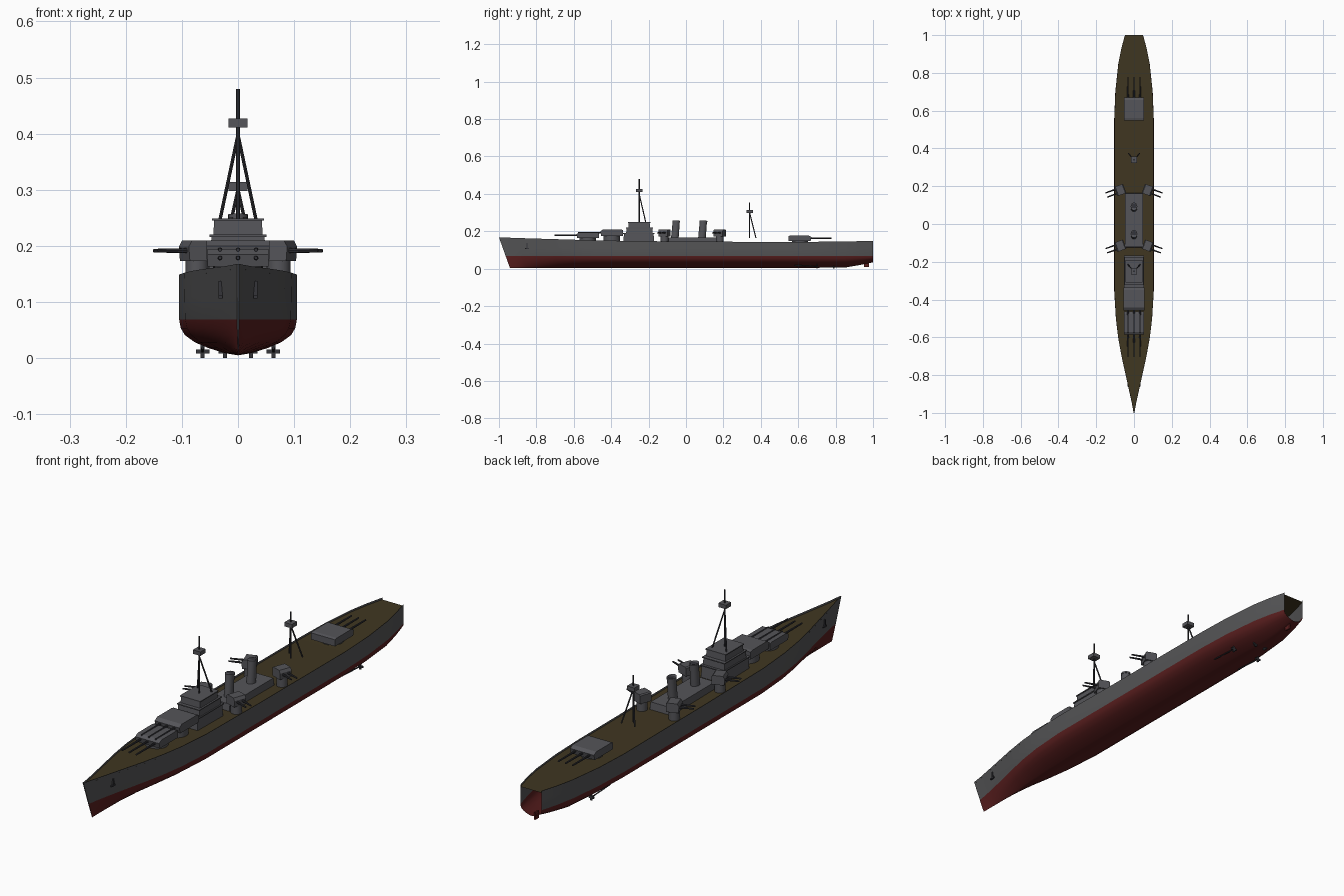
import bpy, bmesh, math
from mathutils import Vector

cube = bpy.data.objects.get("Cube")
if cube:
    bpy.data.objects.remove(cube, do_unlink=True)


def material(name, rgb):
    m = bpy.data.materials.new(name)
    m.diffuse_color = (*rgb, 1)
    m.use_nodes = True
    m.node_tree.nodes["Principled BSDF"].inputs["Base Color"].default_value = (*rgb, 1)
    return m


HULL = material("hull grey", (.09, .09, .093))
RED = material("bottom red", (.1, .013, .013))
DECK = material("deck brown", (.05, .037, .015))
GREY = material("upper grey", (.09, .09, .1))
DARK = material("dark steel", (.035, .035, .042))


def finish(name, bm, mats, smooth=False, recalc=True):
    if recalc:
        bmesh.ops.recalc_face_normals(bm, faces=bm.faces)
    me = bpy.data.meshes.new(name)
    bm.to_mesh(me)
    bm.free()
    ob = bpy.data.objects.new(name, me)
    bpy.context.collection.objects.link(ob)
    for m in mats:
        me.materials.append(m)
    if smooth:
        bpy.ops.object.select_all(action='DESELECT')
        ob.select_set(True)
        bpy.context.view_layer.objects.active = ob
        bpy.ops.object.shade_smooth_by_angle(angle=math.radians(40))
    return ob


def box(name, center, size, mat, taper=1):
    """Box whose top is scaled by taper."""
    bm = bmesh.new()
    bmesh.ops.create_cube(bm, size=1)
    for v in bm.verts:
        k = taper if v.co.z > 0 else 1
        v.co = Vector((v.co.x * size[0] * k, v.co.y * size[1] * k, v.co.z * size[2])) + Vector(center)
    return finish(name, bm, [mat])


def rod(name, a, b, r, mat, sides=8, r2=None, stretch=1):
    """Cylinder from a to b; stretch widens it lengthwise."""
    a, b = Vector(a), Vector(b)
    bm = bmesh.new()
    bmesh.ops.create_cone(bm, cap_ends=True, segments=sides, radius1=r,
                          radius2=r if r2 is None else r2, depth=(b - a).length)
    bmesh.ops.scale(bm, vec=(1, stretch, 1), verts=bm.verts)
    rot = Vector((0, 0, 1)).rotation_difference(b - a).to_matrix()
    bmesh.ops.rotate(bm, matrix=rot, verts=bm.verts)
    bmesh.ops.translate(bm, vec=(a + b) / 2, verts=bm.verts)
    return finish(name, bm, [mat], sides > 8)


def prism(name, profile, half, mat):
    """Side profile in (y, z) extruded across x."""
    bm = bmesh.new()
    face = bm.faces.new([bm.verts.new((-half, y, z)) for y, z in profile])
    out = bmesh.ops.extrude_face_region(bm, geom=[face])
    for v in out["geom"]:
        if isinstance(v, bmesh.types.BMVert):
            v.co.x = half
    return finish(name, bm, [mat])


# Hull: y, half beam, keel height, sheer height
STATIONS = [(-1, .002, .005, .168), (-.95, .011, .005, .166), (-.9, .022, .005, .164),
            (-.8, .044, .005, .161), (-.7, .066, .005, .158), (-.6, .084, .005, .155),
            (-.5, .096, .005, .152), (-.35, .105, .005, .149), (0, .105, .005, .145),
            (.55, .105, .005, .143), (.7, .099, .005, .144), (.85, .083, .006, .146),
            (.93, .067, .02, .147), (1, .048, .034, .148)]
# Fraction of beam, fraction of height below the waterline
BILGE = [(0, 0), (.22, .06), (.5, .2), (.73, .36), (.9, .56), (.97, .75), (1, 1)]
WATER = .069
DROP = .008


def rake(y, z, sheer):
    return y + .06 * (1 - z / sheer) * max(0, (-.6 - y) / .4)


bm = bmesh.new()
rows = []
for y, beam, keel, sheer in STATIONS:
    fine = max(0, (-.45 - y) / .55)
    half = [(beam * u * (1 - .45 * fine * (1 - w)), keel + (WATER - keel) * w) for u, w in BILGE]
    half = [(x * (1 - .2 * fine), z) for x, z in half] + [(beam * (1 - .1 * fine), .11), (beam, sheer)]
    section = [(-x, z) for x, z in half[:0:-1]] + half
    rows.append([bm.verts.new((x, rake(y, z, sheer), z)) for x, z in section])
for r, s in zip(rows, rows[1:]):
    for i in range(len(r) - 1):
        f = bm.faces.new((r[i], r[i + 1], s[i + 1], s[i]))
        f.material_index = 1 if f.calc_center_median().z < WATER else 0
# close the stem
bm.faces.new(rows[0])
finish("hull", bm, [HULL, RED], True)

# Deck, set a little below the sheer
bm = bmesh.new()
edges = [[bm.verts.new((s * beam * .995, rake(y, sheer - DROP, sheer), sheer - DROP)) for s in (-1, 1)]
         for y, beam, keel, sheer in STATIONS]
for a, b in zip(edges, edges[1:]):
    bm.faces.new((a[0], a[1], b[1], b[0]))
finish("deck", bm, [DECK], recalc=False)


def turret(name, x, y, base, foot, angle, length, half, height, guns, spread, reach):
    """Gun house on a barbette, facing -y before turning."""
    f = length / 2
    house = prism(name + "_house", [(f, 0), (f, height * .9), (f * .8, height), (-f * .75, height),
                                    (-f, height * .7), (-f * .92, 0)], half, GREY)
    parts = [house, rod(name + "_barbette", (0, 0, foot - base), (0, 0, 0), half * .8, GREY, 24)]
    for i in range(guns):
        gx = spread * (i - (guns - 1) / 2)
        parts.append(rod(name + "_barrel", (gx, -f * .8, height * .5), (gx, -reach, height * .5),
                         .0045, DARK, 8, .0032))
    for p in parts:
        p.location = (x, y, base)
        p.rotation_euler.z = angle


# Main guns
turret("front_turret", 0, -.525, .163, .14, 0, .122, .054, .031, 3, .032, .178)
turret("raised_turret", 0, -.397, .176, .135, 0, .122, .056, .034, 3, .032, .18)
turret("rear_turret", 0, .61, .148, .13, math.pi, .122, .054, .03, 3, .032, .168)

# Side guns, trained outward
for side in (-1, 1):
    for y in (-.115, .18):
        turret("side_turret", side * .073, y, .173, .135, side * math.radians(70),
               .05, .026, .037, 2, .024, .078)

# Bridge tiers
for z0, z1, w, y0, y1 in [(.135, .19, .104, -.335, -.17), (.19, .22, .098, -.32, -.178),
                          (.22, .249, .088, -.308, -.192)]:
    box("bridge_tier", (0, (y0 + y1) / 2, (z0 + z1) / 2), (w, y1 - y0, z1 - z0), GREY, .96)
    box("bridge_ledge", (0, (y0 + y1) / 2, z1 - .002), (w + .004, y1 - y0 + .004, .004), GREY)

# Midship deckhouse and funnels
box("deckhouse", (0, .02, .15), (.098, .29, .032), GREY, .97)
for y in (-.06, .085):
    rod("funnel", (0, y, .16), (0, y + .008, .255), .017, GREY, 24, .016, 1.2)
    rod("funnel_rim", (0, y + .0075, .249), (0, y + .008, .256), .0175, GREY, 24, None, 1.2)
    rod("funnel_mouth", (0, y + .008, .2555), (0, y + .008, .2565), .014, DARK, 24, None, 1.2)


def mast(name, y, foot, joint, nest, top, spread, back):
    rod(name + "_pole", (0, y, foot), (0, y, top), .0035, DARK)
    for s in (-1, 1):
        rod(name + "_leg", (0, y, joint), (s * spread, y + back, foot), .003, DARK)
    box(name + "_platform", (0, y, nest), (.034, .034, .016), GREY)


mast("main_mast", -.25, .247, .398, .419, .48, .032, .035)
mast("rear_mast", .34, .165, .3, .306, .355, .03, .034)

# Underwater gear: rudder, propellers, anchors
box("rudder", (0, .965, .024), (.007, .025, .03), RED)
for s in (-1, 1):
    for x, y in ((.063, .7), (.023, .79)):
        rod("propeller_shaft", (s * x, y - .12, .018), (s * x, y, .012), .0025, DARK)
        box("propeller_blade", (s * x, y, .012), (.007, .006, .024), DARK)
        box("propeller_blade", (s * x, y, .012), (.024, .006, .007), DARK)
    box("anchor_shank", (s * .031, -.85, .122), (.007, .006, .03), DARK)
    box("anchor_arms", (s * .031, -.85, .109), (.007, .022, .005), DARK)
